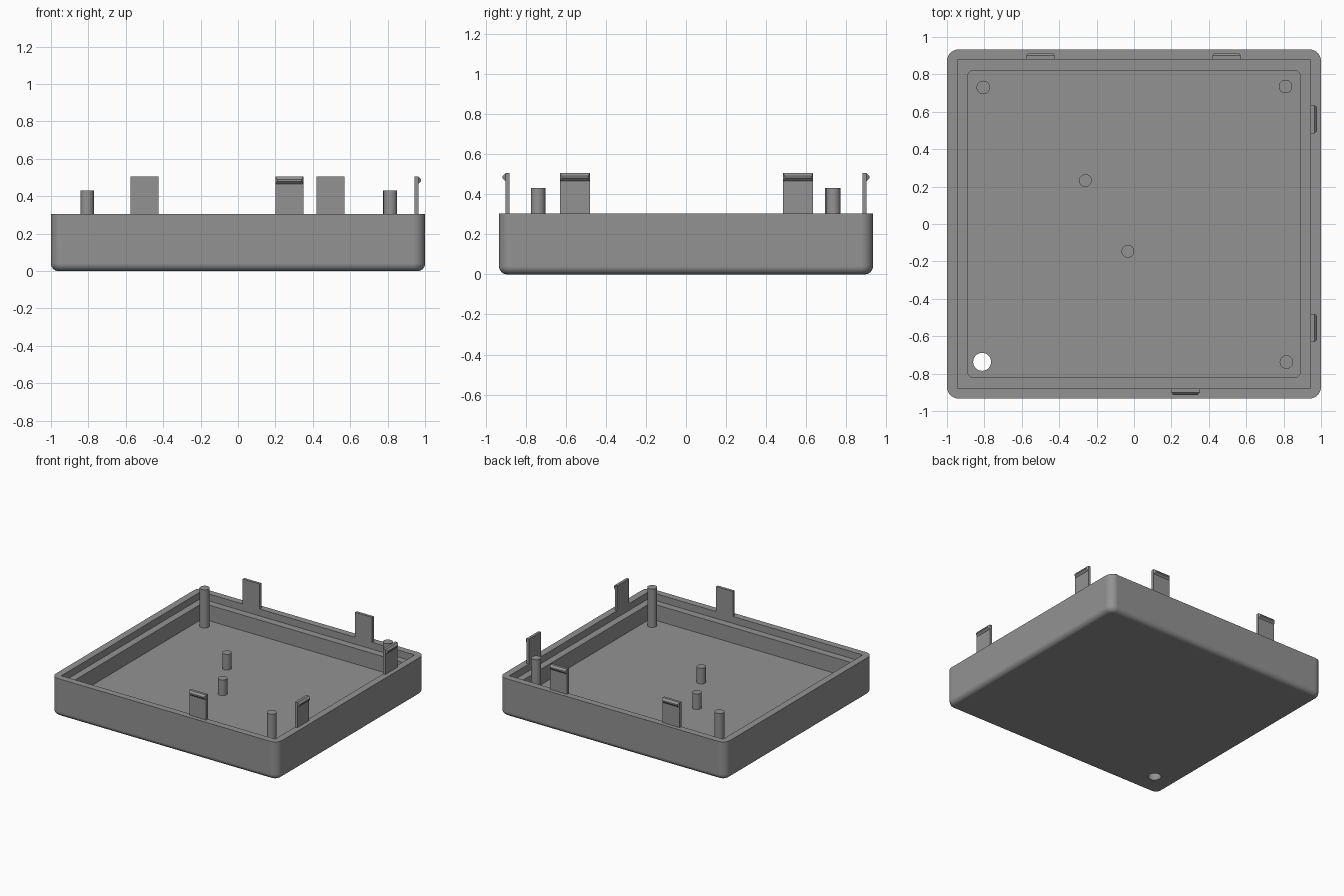
import bpy, bmesh, math

if "Cube" in bpy.data.objects:
    bpy.data.objects.remove(bpy.data.objects["Cube"])

grey = bpy.data.materials.new("mid grey")
grey.diffuse_color = (0.29, 0.29, 0.29, 1)
grey.use_nodes = True
grey.node_tree.nodes["Principled BSDF"].inputs["Base Color"].default_value = grey.diffuse_color

RIM, LEDGE, FLOOR = 0.305, 0.25, 0.125


def finish(name, bm):
    bmesh.ops.remove_doubles(bm, verts=bm.verts, dist=1e-5)
    bmesh.ops.recalc_face_normals(bm, faces=bm.faces)
    me = bpy.data.meshes.new(name)
    bm.to_mesh(me)
    bm.free()
    ob = bpy.data.objects.new(name, me)
    bpy.context.collection.objects.link(ob)
    me.materials.append(grey)
    return ob


def activate(ob):
    bpy.ops.object.select_all(action='DESELECT')
    ob.select_set(True)
    bpy.context.view_layer.objects.active = ob


def smooth(ob):
    activate(ob)
    bpy.ops.object.shade_smooth_by_angle(angle=math.radians(35))


def ring(hx, hy, r, z, n=8):
    """Rounded rectangle outline; r = 0 gives square corners."""
    pts = []
    for q, (sx, sy) in enumerate(((1, 1), (-1, 1), (-1, -1), (1, -1))):
        for i in range(n + 1):
            a = math.pi / 2 * (q + i / n)
            pts.append((sx * (hx - r) + r * math.cos(a),
                        sy * (hy - r) + r * math.sin(a), z))
    return pts


def loft(name, rings):
    bm = bmesh.new()
    loops = [[bm.verts.new(p) for p in rg] for rg in rings]
    for a, b in zip(loops, loops[1:]):
        for i in range(len(a)):
            j = (i + 1) % len(a)
            bm.faces.new((a[i], a[j], b[j], b[i]))
    bm.faces.new(loops[0])
    bm.faces.new(loops[-1])
    return finish(name, bm)


def cylinder(name, x, y, r, z0, z1):
    bm = bmesh.new()
    bmesh.ops.create_cone(bm, cap_ends=True, segments=32, radius1=r, radius2=r, depth=z1 - z0)
    bmesh.ops.translate(bm, verts=bm.verts, vec=(x, y, (z0 + z1) / 2))
    return finish(name, bm)


# Tray: rounded bottom edge, outer wall, rim, stepped ledge, cavity floor
R = 0.04
rings = []
for i in range(7):
    a = math.pi / 2 * i / 6
    inset = R * (1 - math.sin(a))
    rings.append(ring(1 - inset, 0.933 - inset, 0.062 - inset, R * (1 - math.cos(a))))
rings += [ring(1, 0.933, 0.062, RIM),
          ring(0.945, 0.88, 0, RIM),
          ring(0.945, 0.88, 0, LEDGE),
          ring(0.89, 0.822, 0.035, LEDGE),
          ring(0.89, 0.822, 0.035, FLOOR)]
tray = loft("tray", rings)

# Cable hole through the floor
cutter = cylinder("hole_cutter", -0.812, -0.737, 0.048, -0.1, 0.24)
cutter.hide_render = True
cut = tray.modifiers.new("hole", 'BOOLEAN')
cut.operation, cut.solver, cut.object = 'DIFFERENCE', 'EXACT', cutter
activate(tray)
bpy.ops.object.modifier_apply(modifier="hole")
bpy.data.objects.remove(cutter)
smooth(tray)
weighted = tray.modifiers.new("even_shading", 'WEIGHTED_NORMAL')
weighted.keep_sharp = True

# Tall corner posts and short middle pegs
for x, y in ((-0.806, 0.73), (0.81, 0.735), (0.815, -0.738)):
    smooth(cylinder("corner_post", x, y, 0.036, FLOOR - 0.01, 0.43))
for x, y in ((-0.26, 0.232), (-0.033, -0.146)):
    smooth(cylinder("middle_peg", x, y, 0.034, FLOOR - 0.01, 0.25))


def clip(centre, inner, angle):
    """Snap clip: thin plate with an outward hook, facing +y before turning."""
    w, t, top = 0.075, 0.021, 0.505
    # (depth, height, half width) down the outer face, hook tip pulled in at its ends
    outer = [(t, RIM - 0.02, w), (t, 0.466, w), (t + 0.014, 0.48, w - 0.01),
             (t + 0.014, 0.49, w - 0.01), (t, top, w)]
    prof = [(0, RIM - 0.02, w)] + outer + [(0, top, w)]
    bm = bmesh.new()
    sides = [[bm.verts.new((s * hw, inner + d, z)) for d, z, hw in prof] for s in (-1, 1)]
    a, b = sides
    n = len(prof)
    for i in range(n):
        j = (i + 1) % n
        bm.faces.new((a[i], a[j], b[j], b[i]))
    for s in sides:
        bm.faces.new((s[0], s[1], s[2], s[5], s[6]))
        bm.faces.new((s[2], s[3], s[4], s[5]))
    c, k = round(math.cos(angle)), round(math.sin(angle))
    for v in bm.verts:
        x, y = v.co.x, v.co.y
        v.co.x, v.co.y = c * x - k * y, k * x + c * y
        if k:
            v.co.y += centre
        else:
            v.co.x += centre
    finish("snap_clip", bm)


# Back, right and front clips
for x in (-0.5, 0.495):
    clip(x, 0.88, 0)
for y in (0.56, -0.555):
    clip(y, 0.944, -math.pi / 2)
clip(0.275, 0.88, math.pi)
